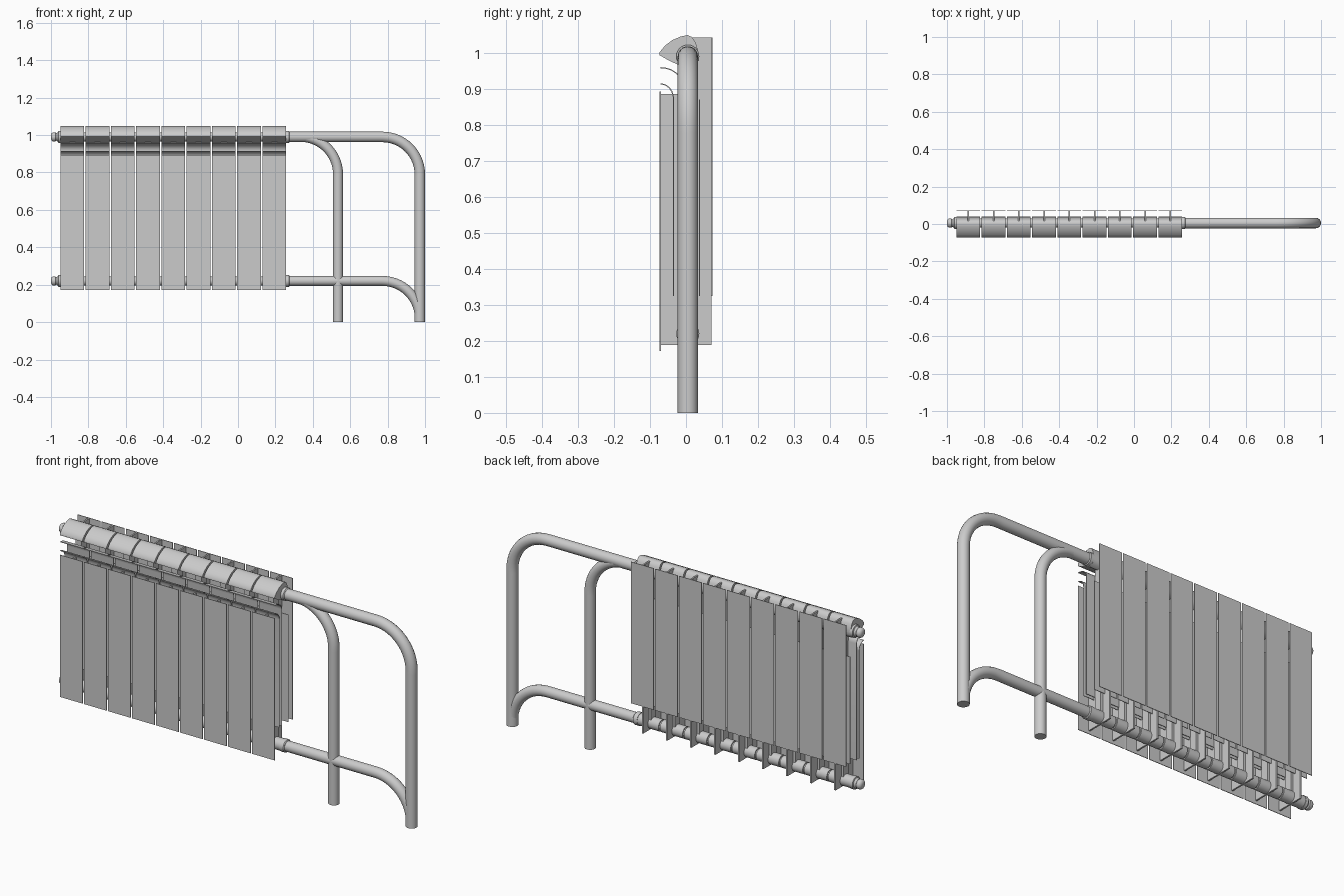
import bpy, bmesh, math

if "Cube" in bpy.data.objects:
    bpy.data.objects.remove(bpy.data.objects["Cube"])

COUNT, PITCH, HALF, X0 = 9, 0.135, 0.0635, -0.886   # radiator sections
PIPE_Y, TOP_Z, LOW_Z = 0.005, 0.99, 0.22


def finish(ob, repeat=False, angle=40):
    if repeat:
        m = ob.modifiers.new("sections", 'ARRAY')
        m.count = COUNT
        m.use_relative_offset = False
        m.use_constant_offset = True
        m.constant_offset_displace = (PITCH, 0, 0)
    bpy.ops.object.select_all(action='DESELECT')
    ob.select_set(True)
    bpy.context.view_layer.objects.active = ob
    bpy.ops.object.shade_smooth_by_angle(angle=math.radians(angle))
    return ob


def make(name, bm):
    bmesh.ops.recalc_face_normals(bm, faces=bm.faces)
    me = bpy.data.meshes.new(name)
    bm.to_mesh(me)
    bm.free()
    ob = bpy.data.objects.new(name, me)
    bpy.context.collection.objects.link(ob)
    return ob


def prism(name, profile, xa, xb):
    """Solid y-z profile extruded along x, repeated per section."""
    bm = bmesh.new()
    f = bm.faces.new([bm.verts.new((X0 + xa, y, z)) for y, z in profile])
    ext = bmesh.ops.extrude_face_region(bm, geom=[f])['geom']
    bmesh.ops.translate(bm, vec=(xb - xa, 0, 0),
                        verts=[v for v in ext if isinstance(v, bmesh.types.BMVert)])
    return finish(make(name, bm), True)


def box(name, xa, xb, ya, yb, za, zb):
    return prism(name, [(ya, za), (yb, za), (yb, zb), (ya, zb)], xa, xb)


def fin(name, path, t=0.003):
    """Thin bent sheet following a y-z path, full section width."""
    back = []
    for i, (y, z) in enumerate(path):
        a, b = path[max(i - 1, 0)], path[min(i + 1, len(path) - 1)]
        dy, dz = b[0] - a[0], b[1] - a[1]
        l = math.hypot(dy, dz)
        back.append((y - dz / l * t, z + dy / l * t))
    return prism(name, path + back[::-1], -HALF, HALF)


def lathe(name, prof, z, repeat=False, seg=24):
    """Turned part about the x axis of a pipe; prof is (x, radius)."""
    bm = bmesh.new()
    rings = [[bm.verts.new((x, PIPE_Y + r * math.cos(k * math.tau / seg),
                            z + r * math.sin(k * math.tau / seg)))
              for k in range(seg)] for x, r in prof]
    for a, b in zip(rings, rings[1:]):
        for k in range(seg):
            j = (k + 1) % seg
            bm.faces.new((a[k], a[j], b[j], b[k]))
    bm.faces.new(rings[0])
    bm.faces.new(rings[-1])
    return finish(make(name, bm), repeat)


def pipe(name, start_x, end_x, z, bottom, r, bend=0.2):
    """Pipe running along x, then bending down to the floor."""
    cu = bpy.data.curves.new(name, 'CURVE')
    cu.dimensions = '3D'
    cu.bevel_depth, cu.bevel_resolution, cu.resolution_u = r, 6, 14
    cu.use_fill_caps = True
    sp = cu.splines.new('BEZIER')
    pts = [(start_x, z), (end_x - bend, z), (end_x, z - bend), (end_x, bottom)]
    sp.bezier_points.add(3)
    k = bend * 0.552
    for i, (p, (x, zz)) in enumerate(zip(sp.bezier_points, pts)):
        p.handle_left_type = p.handle_right_type = 'FREE'
        p.co = p.handle_left = p.handle_right = (x, PIPE_Y, zz)
        if i == 1:
            p.handle_left, p.handle_right = (x - 0.03, PIPE_Y, zz), (x + k, PIPE_Y, zz)
        if i == 2:
            p.handle_left, p.handle_right = (x, PIPE_Y, zz + k), (x, PIPE_Y, zz - 0.005)
    ob = bpy.data.objects.new(name, cu)
    bpy.context.collection.objects.link(ob)
    bpy.ops.object.select_all(action='DESELECT')
    ob.select_set(True)
    bpy.context.view_layer.objects.active = ob
    bpy.ops.object.convert(target='MESH')
    finish(bpy.context.view_layer.objects.active)


# Rounded top cap of each section
prism("top_cap", [(-0.073, 0.993), (-0.073, 1.002), (-0.058, 1.02), (-0.038, 1.035),
                  (-0.015, 1.045), (0.004, 1.049), (0.016, 1.044), (0.026, 1.03),
                  (0.033, 1.008), (0.036, 0.98), (0.025, 0.962), (0.005, 0.955),
                  (-0.018, 0.965), (-0.045, 0.977)], -HALF, HALF)

# Front and back panels
box("front_panel", -HALF, HALF, -0.073, -0.070, 0.172, 0.893)
box("back_panel", -HALF, HALF, 0.070, 0.073, 0.325, 1.043)

# Curled louvre fins behind the front panel
def curl(y_back, z_top, z_low):
    y0 = -0.071
    w, h = y_back - y0, 0.04
    arc = [(y0 + w * math.sin(a), z_top - h + h * math.cos(a))
           for a in (i * math.pi / 12 for i in range(7))]
    return arc + [(y_back, z_low)]

fin("front_louvre", curl(-0.036, 0.912, 0.325))
fin("upper_louvre", curl(-0.016, 0.957, 0.325))
box("rear_fin", -HALF, HALF, 0.036, 0.039, 0.325, 0.87)

# Central web and water channel
box("rear_web", -0.004, 0.004, 0.005, 0.071, 0.188, 1.043)
box("front_web", -0.004, 0.004, -0.071, 0.006, 0.188, 0.885)
box("water_channel", -0.016, 0.016, -0.015, 0.025, LOW_Z, TOP_Z)

# Headers, end plugs and pipe collars
for level, z in (("upper", TOP_Z), ("lower", LOW_Z)):
    lathe(level + "_header", [(X0 - HALF, 0.03), (X0 + HALF, 0.03)], z, True)
    lathe(level + "_header_core", [(-0.95, 0.024), (0.26, 0.024)], z)
    lathe(level + "_end_plug", [(-0.945, 0.032), (-0.96, 0.032), (-0.962, 0.026),
                                (-0.972, 0.02), (-0.976, 0.024), (-0.988, 0.025),
                                (-0.996, 0.02), (-1.0, 0.01)], z)
    lathe(level + "_collar", [(0.25, 0.032), (0.272, 0.032), (0.276, 0.028)], z)

# Supply and return pipes
pipe("outer_upper_pipe", 0.25, 0.972, TOP_Z, 0.0, 0.028)
pipe("inner_upper_pipe", 0.25, 0.535, TOP_Z, 0.0, 0.0265)
pipe("lower_pipe", 0.25, 0.972, LOW_Z, 0.0, 0.0265)
